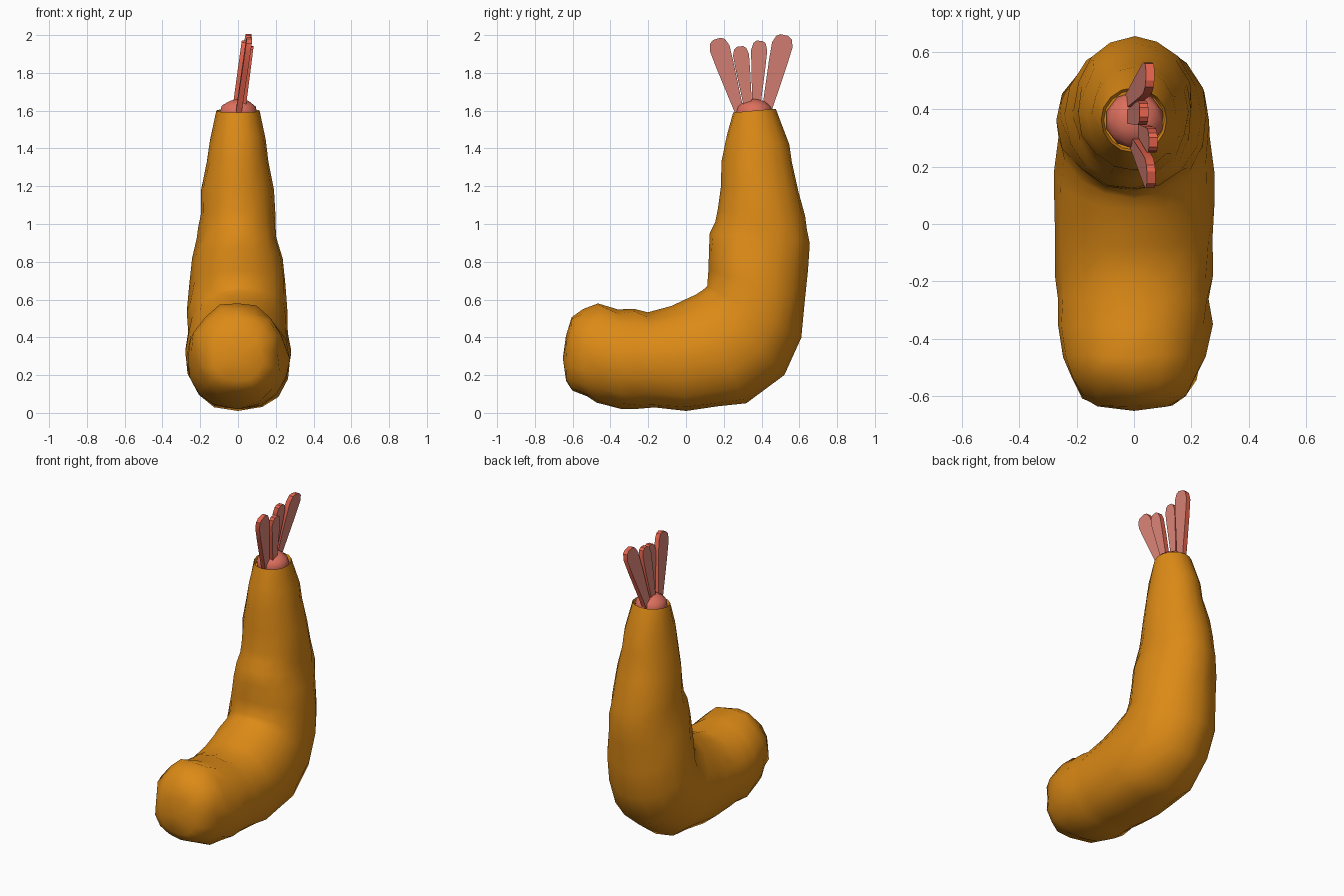
import bpy, bmesh, math, random
from mathutils import Vector

if "Cube" in bpy.data.objects:
    bpy.data.objects.remove(bpy.data.objects["Cube"])

random.seed(4)


def material(name, rgb):
    m = bpy.data.materials.new(name)
    m.diffuse_color = (*rgb, 1)
    m.use_nodes = True
    m.node_tree.nodes["Principled BSDF"].inputs["Base Color"].default_value = m.diffuse_color
    return m


BATTER = material("golden batter", (0.72, 0.255, 0.008))
FLESH = material("tail flesh", (0.72, 0.16, 0.11))
FIN_FACE = material("fin face", (0.74, 0.24, 0.19))
FIN_EDGE = material("fin edge", (0.76, 0.12, 0.07))


def finish(bm, name, mats, angle):
    bmesh.ops.recalc_face_normals(bm, faces=bm.faces)
    me = bpy.data.meshes.new(name)
    bm.to_mesh(me)
    bm.free()
    ob = bpy.data.objects.new(name, me)
    bpy.context.collection.objects.link(ob)
    for m in mats:
        me.materials.append(m)
    bpy.ops.object.select_all(action='DESELECT')
    ob.select_set(True)
    bpy.context.view_layer.objects.active = ob
    bpy.ops.object.shade_smooth_by_angle(angle=math.radians(angle))
    return ob


# Battered body: cross-sections spanning inner (y, z) to outer (y, z), half width, roughness
SECTIONS = [
    (-.635, .41, -.635, .17, .13, .006),
    (-.60, .51, -.605, .12, .185, .012),
    (-.54, .555, -.54, .085, .215, .018),
    (-.46, .585, -.47, .05, .25, .012),
    (-.36, .545, -.34, .022, .27, .008),
    (-.27, .55, -.25, .025, .265, .007),
    (-.20, .53, -.17, .028, .268, .006),
    (-.08, .565, 0, .008, .275, .007),
    (.00, .60, .17, .035, .28, .007),
    (.05, .625, .32, .05, .274, .006),
    (.09, .65, .52, .20, .266, .005),
    (.112, .67, .61, .40, .264, .007),
    (.12, .76, .63, .58, .252, .010),
    (.118, .87, .643, .76, .235, .010),
    (.123, .95, .655, .90, .208, .009),
    (.155, 1.01, .643, .97, .203, .008),
    (.168, 1.07, .63, 1.04, .20, .008),
    (.185, 1.20, .595, 1.17, .19, .008),
    (.19, 1.33, .56, 1.33, .16, .006),
    (.215, 1.47, .548, 1.42, .146, .004),
    (.25, 1.59, .475, 1.61, .114, .001),
]
SIDES = 16
bm = bmesh.new()
rings = []
for iy, iz, oy, oz, hw, rough in SECTIONS:
    inner, outer = Vector((0, iy, iz)), Vector((0, oy, oz))
    mid, arm = (inner + outer) / 2, (inner - outer) / 2
    ring = []
    for k in range(SIDES):
        a = math.tau * k / SIDES
        c, s = math.cos(a), math.sin(a)
        r = 1.005 + random.uniform(-1, 1) * rough * 3
        if k % (SIDES // 2) == 0:
            r = 1
        # the lying half has a fuller underside
        power = .8 if c < 0 and iy < .08 else 1
        side = math.copysign(abs(s) ** power, s) if abs(s) > .01 else 0
        p = mid + (arm * c + Vector((hw * side, 0, 0))) * r
        p += Vector([random.uniform(-1, 1) * rough * .5 for _ in range(3)])
        ring.append(bm.verts.new(p))
    rings.append(ring)
for r0, r1 in zip(rings, rings[1:]):
    for k in range(SIDES):
        j = (k + 1) % SIDES
        bm.faces.new((r0[k], r0[j], r1[j], r1[k]))
# rounded nose, and a recessed end around the tail
nose = bm.verts.new((0, -.652, .29))
for k in range(SIDES):
    bm.faces.new((rings[0][(k + 1) % SIDES], rings[0][k], nose))
centre = Vector((0, .362, 1.575))
lip = [bm.verts.new(centre + (v.co - Vector((0, .362, 1.60))) * .92) for v in rings[-1]]
for k in range(SIDES):
    j = (k + 1) % SIDES
    bm.faces.new((rings[-1][k], rings[-1][j], lip[j], lip[k]))
bm.faces.new(lip)
finish(bm, "battered_body", [BATTER], 50)

# Tail stump poking out of the batter
bm = bmesh.new()
bmesh.ops.create_icosphere(bm, subdivisions=2, radius=1)
for v in bm.verts:
    v.co = Vector((v.co.x * .103 + .002, v.co.y * .1 + .362, v.co.z * .075 + 1.588))
finish(bm, "tail_stump", [FLESH], 60)


def fin(name, base, tip, x_base, x_tip, width):
    """Flat rounded blade lying near the y-z plane, curving sideways in x."""
    b, t = Vector(base), Vector(tip)
    d = t - b
    n = Vector((d.y, -d.x)).normalized()
    profile = [(0, .4), (.35, .66), (.65, .88), (.88, 1), (.97, .75), (1, .38)]
    bm = bmesh.new()
    rows = []
    for f, w in profile:
        c = b + d * f
        x = x_base + (x_tip - x_base) * f
        row = []
        for sx, sw in ((1, 1), (1, -1), (-1, -1), (-1, 1)):
            p = c + n * (w * width * .5 * sw)
            row.append(bm.verts.new((x + sx * .015, p.x, p.y)))
        rows.append(row)
    for r0, r1 in zip(rows, rows[1:]):
        for k in range(4):
            j = (k + 1) % 4
            face = bm.faces.new((r0[k], r0[j], r1[j], r1[k]))
            face.material_index = k % 2      # broad sides first, rims second
    for row in (rows[0], rows[-1]):
        bm.faces.new(row).material_index = 1
    finish(bm, name, [FIN_FACE, FIN_EDGE], 30)


# Fan of four tail fins
fin("fin_front", (.29, 1.57), (.163, 1.98), 0.0, .06, .108)
fin("fin_mid_front", (.335, 1.57), (.285, 1.94), 0.02, .067, .085)
fin("fin_mid_back", (.37, 1.57), (.39, 1.97), -.02, .035, .085)
fin("fin_back", (.42, 1.57), (.522, 2.0), -.02, .056, .112)
